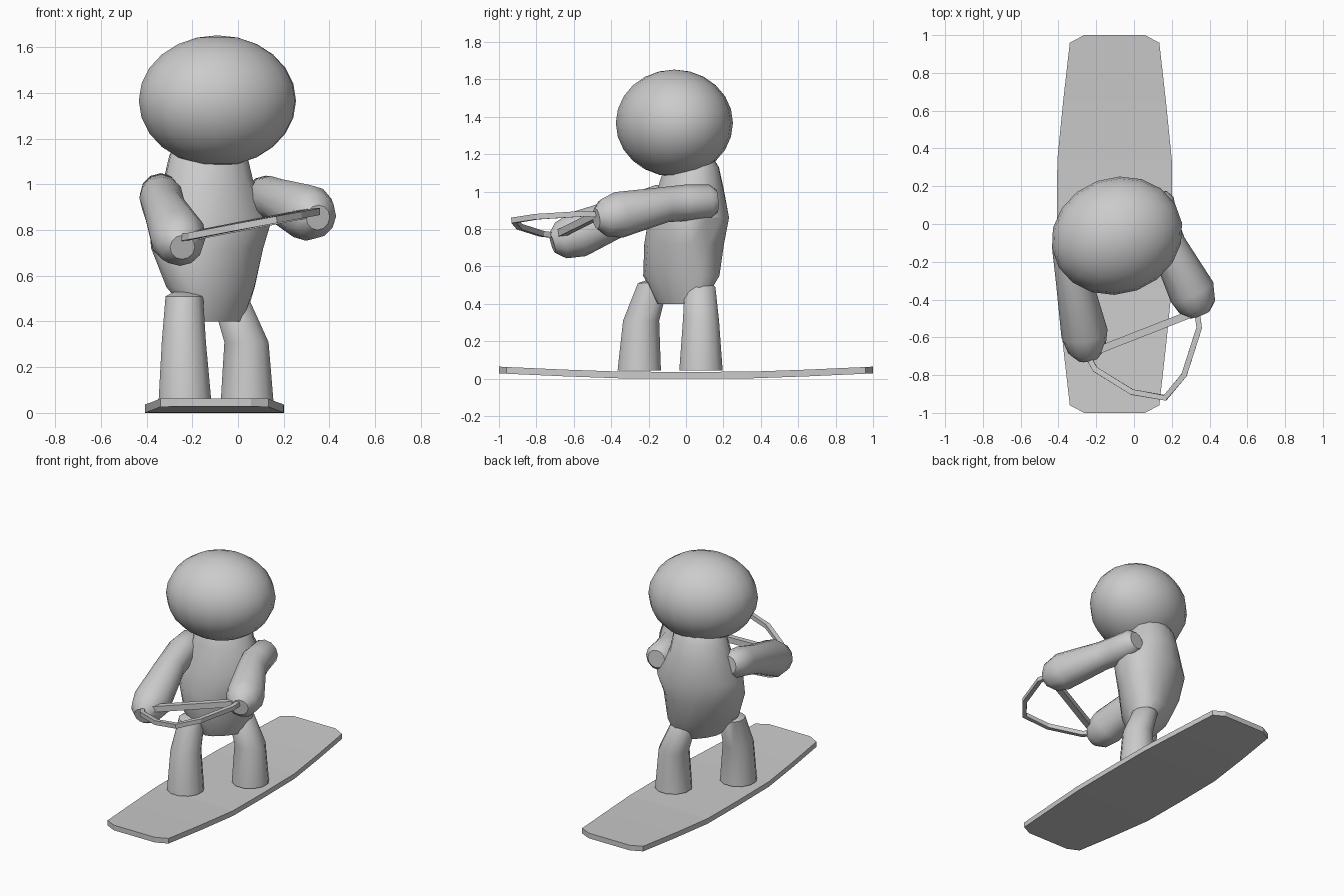
import bpy
import bmesh
from math import sin, cos, pi, radians
from mathutils import Vector, Matrix

if "Cube" in bpy.data.objects:
    bpy.data.objects.remove(bpy.data.objects["Cube"])


def loft(name, rings, closed=False, smooth=None):
    """Skin a list of equal-length point rings into an object."""
    bm = bmesh.new()
    vs = [[bm.verts.new(p) for p in ring] for ring in rings]
    n = len(vs[0])
    pairs = list(zip(vs, vs[1:]))
    if closed:
        pairs.append((vs[-1], vs[0]))
    for a, b in pairs:
        for i in range(n):
            j = (i + 1) % n
            bm.faces.new((a[i], a[j], b[j], b[i]))
    if not closed:
        bm.faces.new(vs[0])
        bm.faces.new(vs[-1])
    bmesh.ops.recalc_face_normals(bm, faces=bm.faces)
    me = bpy.data.meshes.new(name)
    bm.to_mesh(me)
    bm.free()
    ob = bpy.data.objects.new(name, me)
    bpy.context.collection.objects.link(ob)
    if smooth:
        bpy.ops.object.select_all(action='DESELECT')
        ob.select_set(True)
        bpy.context.view_layer.objects.active = ob
        bpy.ops.object.shade_smooth_by_angle(angle=radians(smooth))
    return ob


def ellipse(c, a, b, rot, n):
    """Horizontal ellipse turned by rot degrees."""
    m = Matrix.Rotation(radians(rot), 3, 'Z')
    return [Vector(c) + m @ Vector((a * cos(2 * pi * i / n), b * sin(2 * pi * i / n), 0))
            for i in range(n)]


def sweep(path, radii, n, up=(0, 0, 1), turn=0.0):
    """Rings standing across a path."""
    pts = [Vector(p) for p in path]
    rings = []
    for k, p in enumerate(pts):
        t = (pts[min(k + 1, len(pts) - 1)] - pts[max(k - 1, 0)]).normalized()
        side = t.cross(Vector(up)).normalized()
        top = side.cross(t)
        rings.append([p + radii[k] * (side * cos(turn + 2 * pi * i / n) + top * sin(turn + 2 * pi * i / n))
                      for i in range(n)])
    return rings


# Board with upturned ends
half = [(0, .305, 0), (.34, .303, .001), (.65, .272, .012), (.96, .237, .026), (1, .16, .028)]
stations = [(-y, w, z) for y, w, z in reversed(half[1:])] + half
loft("board", [[(-.103 - w, y, z), (-.103 + w, y, z), (-.103 + w, y, z + .036), (-.103 - w, y, z + .036)]
               for y, w, z in stations])

# Legs: foot, knee, hip
legs = {
    "front_leg": [(-.232, -.25, .043), (-.237, -.24, .31), (-.235, -.175, .51), (-.23, -.15, .53)],
    "rear_leg": [(.04, .08, .043), (.037, .08, .31), (-.03, .075, .49), (-.05, .07, .53)],
}
for name, path in legs.items():
    loft(name, [ellipse(p, r, r, 15, 12) for p, r in zip(path, (.12, .1, .085, .05))], smooth=40)

# Torso twisting from hips to shoulders: centre, half width, half depth, turn
torso = [((-.08, -.03, .40), .15, .065, 50),
         ((-.12, -.025, .55), .235, .16, 48),
         ((-.135, -.01, .72), .26, .195, 30),
         ((-.12, .015, .86), .285, .21, 20),
         ((-.13, .025, 1.02), .20, .175, 20),
         ((-.13, .03, 1.13), .175, .145, 20),
         ((-.13, .035, 1.17), .14, .115, 20)]
loft("torso", [ellipse(*s, 14) for s in torso], smooth=40)

# Head
bpy.ops.mesh.primitive_uv_sphere_add(segments=18, ring_count=12, radius=1)
head = bpy.context.object
head.name = "head"
head.matrix_world = (Matrix.Translation((-.09, -.062, 1.366)) @ Matrix.Rotation(radians(20), 4, 'Z')
                     @ Matrix.Diagonal((.352, .308, .286, 1)))
bpy.ops.object.shade_smooth_by_angle(angle=radians(40))

# Arms: shoulder, elbow, swollen wrist, fist
arms = {
    "left_arm": [(-.335, .005, .965), (-.338, -.03, .96), (-.335, -.14, .94), (-.32, -.29, .89),
                 (-.262, -.58, .77), (-.25, -.67, .738), (-.243, -.715, .725)],
    "right_arm": [(.115, .165, .95), (.12, .13, .948), (.14, .0, .94), (.18, -.11, .93),
                  (.307, -.36, .875), (.335, -.44, .86), (.35, -.48, .855)],
}
for name, path in arms.items():
    loft(name, sweep(path, (.06, .09, .097, .095, .124, .10, .055), 12), smooth=40)

# Tow handle: straight grip and rope loop in one sloping plane
def on_plane(x, y):
    return (x, y, .765 + (x + .25) * .195)


grip = [on_plane(-.245, -.69), on_plane(.355, -.455)]
loft("handle_bar", sweep(grip, (.028, .028), 4, turn=pi / 4))
rope = [(-.25, -.66), (-.245, -.70), (-.205, -.77), (-.01, -.89), (.165, -.92),
        (.265, -.80), (.345, -.55), (.335, -.47), (.32, -.44)]
loft("rope_loop", sweep([on_plane(x, y) for x, y in rope], [.021] * len(rope), 4, turn=pi / 4))
